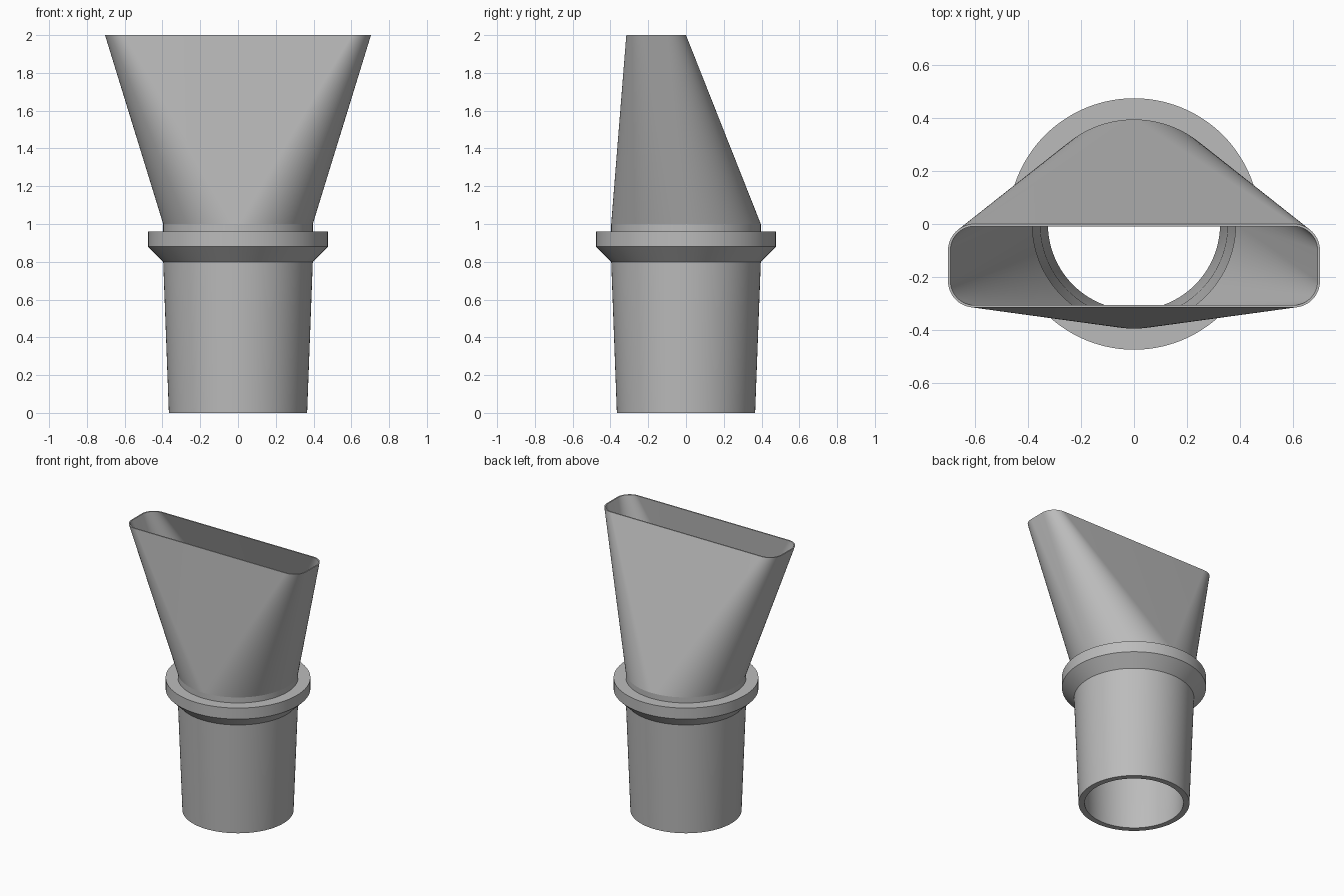
import bpy, bmesh
from math import cos, sin, pi, radians

if "Cube" in bpy.data.objects:
    bpy.data.objects.remove(bpy.data.objects["Cube"], do_unlink=True)

# Single matte grey plastic
grey = bpy.data.materials.new("grey_plastic")
grey.use_nodes = True
grey.diffuse_color = (0.5, 0.5, 0.5, 1)
grey.node_tree.nodes["Principled BSDF"].inputs["Base Color"].default_value = (0.5, 0.5, 0.5, 1)

STEPS = 28  # segments per quarter turn


def ring(z, radius, half_x=0, half_y=0, centre_y=0):
    """Rounded rectangle; a plain circle when both half sizes are zero."""
    points = []
    for quarter, (sx, sy) in enumerate([(1, 1), (-1, 1), (-1, -1), (1, -1)]):
        for k in range(STEPS + 1):
            a = (quarter + k / STEPS) * pi / 2
            points.append((sx * half_x + radius * cos(a),
                           centre_y + sy * half_y + radius * sin(a), z))
    return points


def skin(name, rings):
    """Join successive rings with faces."""
    bm = bmesh.new()
    loops = [[bm.verts.new(p) for p in r] for r in rings]
    for low, high in zip(loops, loops[1:]):
        for i in range(len(low)):
            j = (i + 1) % len(low)
            bm.faces.new((low[i], low[j], high[j], high[i]))
    bmesh.ops.remove_doubles(bm, verts=bm.verts, dist=0.0001)
    mesh = bpy.data.meshes.new(name)
    bm.to_mesh(mesh)
    bm.free()
    mesh.materials.append(grey)
    obj = bpy.data.objects.new(name, mesh)
    bpy.context.collection.objects.link(obj)
    bpy.ops.object.select_all(action="DESELECT")
    obj.select_set(True)
    bpy.context.view_layer.objects.active = obj
    bpy.ops.object.shade_smooth_by_angle(angle=radians(25))
    return obj


# Tapered tube with stop collar: down the bore, then up the outside
profile = [(0.385, 1), (0.385, 0.96), (0.355, 0.8), (0.326, 0), (0.366, 0),
           (0.396, 0.8), (0.476, 0.88), (0.476, 0.96), (0.396, 0.96), (0.396, 1)]
skin("collared_tube", [ring(z, r) for r, z in profile])

# Flat nozzle: round neck blending to an offset rounded slot, with thin walls
slot = dict(half_x=0.604, half_y=0.058, centre_y=-0.158)
skin("flat_nozzle", [ring(1, 0.396), ring(2, 0.1, **slot),
                     ring(2, 0.091, **slot), ring(1, 0.385)])
